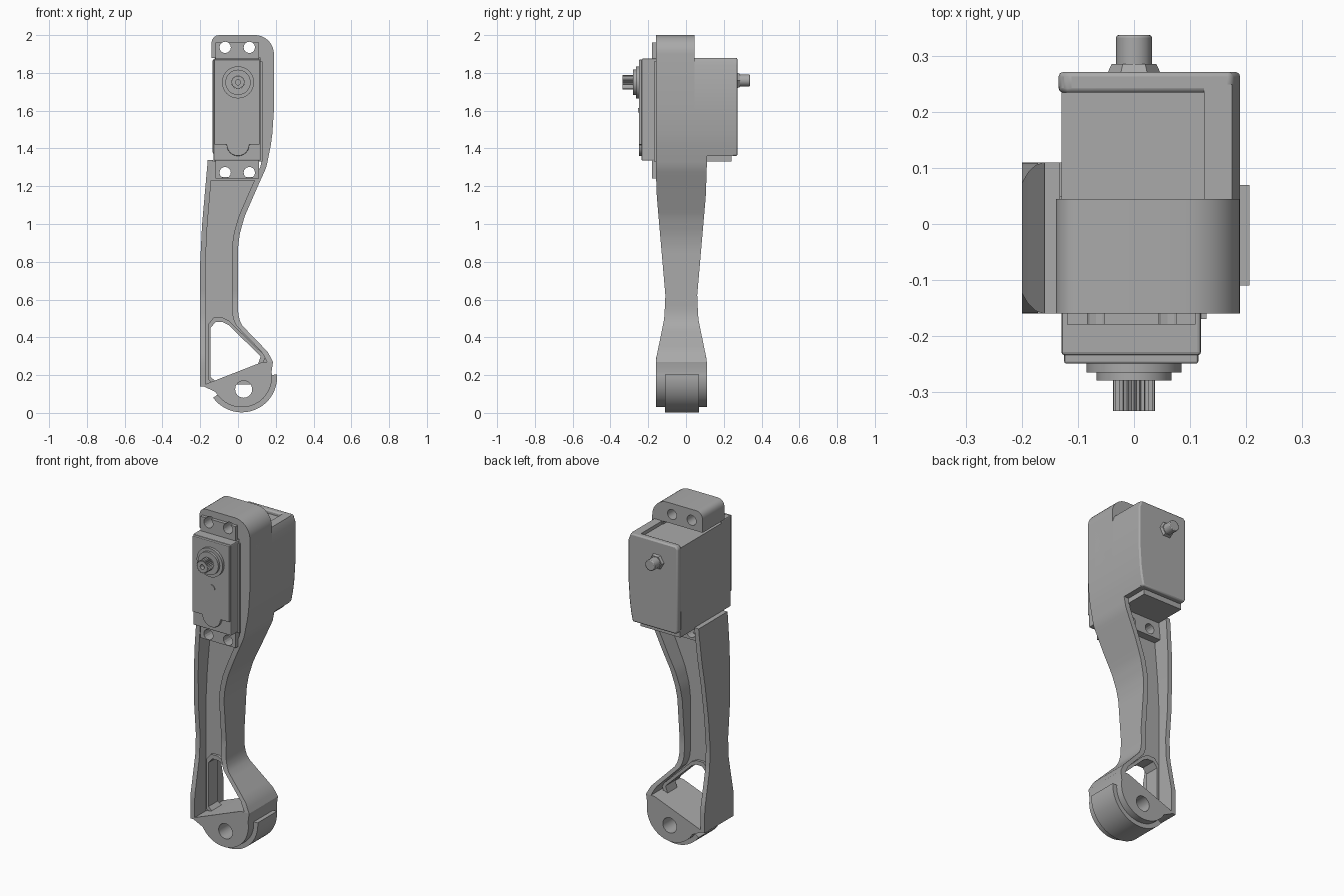
import bpy, bmesh, math
from mathutils import Vector

cube = bpy.data.objects.get("Cube")
if cube:
    bpy.data.objects.remove(cube)

grey = bpy.data.materials.new("mid_grey")
grey.use_nodes = True
grey.diffuse_color = (0.4, 0.4, 0.4, 1)
grey.node_tree.nodes["Principled BSDF"].inputs["Base Color"].default_value = (0.4, 0.4, 0.4, 1)


def finish(name, bm, bevel=0):
    bmesh.ops.recalc_face_normals(bm, faces=bm.faces)
    mesh = bpy.data.meshes.new(name)
    bm.to_mesh(mesh)
    bm.free()
    mesh.materials.append(grey)
    ob = bpy.data.objects.new(name, mesh)
    bpy.context.collection.objects.link(ob)
    if bevel:
        mod = ob.modifiers.new("soft_edges", "BEVEL")
        mod.width, mod.segments, mod.limit_method = bevel, 2, "ANGLE"
    return ob


def prism(name, pts, y0, y1, bevel=0, end_scale=1):
    """Extrude an x-z profile along y, optionally tapering it."""
    bm = bmesh.new()
    mid = sum((Vector(p) for p in pts), Vector((0, 0))) / len(pts)
    front = [bm.verts.new((x, y0, z)) for x, z in pts]
    ends = [mid + (Vector(p) - mid) * end_scale for p in pts]
    back = [bm.verts.new((p.x, y1, p.y)) for p in ends]
    bm.faces.new(front)
    bm.faces.new(back)
    for i in range(len(pts)):
        j = (i + 1) % len(pts)
        bm.faces.new((front[i], front[j], back[j], back[i]))
    return finish(name, bm, bevel)


def rect(x0, x1, z0, z1):
    return [(x0, z0), (x1, z0), (x1, z1), (x0, z1)]


def arc(x, z, r, a0=0, a1=360, n=32):
    steps = n if a1 - a0 == 360 else n + 1
    angles = [math.radians(a0 + (a1 - a0) * i / n) for i in range(steps)]
    return [(x + r * math.cos(a), z + r * math.sin(a)) for a in angles]


def lerp(table, z):
    for (za, a), (zb, b) in zip(table, table[1:]):
        if z <= zb:
            return a + (b - a) * max(0, (z - za) / (zb - za))
    return table[-1][1]


def loft(name, z0, z1, xa, xb, half):
    """Stack rectangles up z, with widths and depths given by functions."""
    bm = bmesh.new()
    rings, n = [], 40
    for i in range(n + 1):
        z = z0 + (z1 - z0) * i / n
        h = half(z)
        rings.append([bm.verts.new((x, MID + y, z)) for x, y in
                      ((xa(z), -h), (xb(z), -h), (xb(z), h), (xa(z), h))])
    for lo, hi in zip(rings, rings[1:]):
        for i in range(4):
            j = (i + 1) % 4
            bm.faces.new((lo[i], lo[j], hi[j], hi[i]))
    bm.faces.new(rings[0])
    bm.faces.new(rings[-1])
    ob = finish(name, bm)
    smooth.append(ob)
    return ob


def cut(targets, pts):
    cutter = prism("cutter", pts, -0.5, 0.5)
    cutter.hide_render = True
    for ob in targets:
        mod = ob.modifiers.new("hole", "BOOLEAN")
        mod.operation, mod.object, mod.solver = "DIFFERENCE", cutter, "EXACT"
        bpy.context.view_layer.objects.active = ob
        bpy.ops.object.modifier_apply(modifier=mod.name)
    bpy.data.objects.remove(cutter)


# Leg edges and depth, as values against height
MID = -0.025
smooth = []
LEFT = [(0.14, -0.2), (0.8, -0.2), (1.0, -0.19), (1.34, -0.16)]
RIGHT = [(0.15, 0.14), (0.27, 0.185), (0.32, 0.16), (0.47, 0.015), (0.53, 0), (0.88, 0),
         (0.95, 0.01), (1.04, 0.035), (1.2, 0.105), (1.3, 0.15), (1.45, 0.18), (1.6, 0.19)]
DEPTH = [(0.28, 0.135), (0.4, 0.11), (0.5, 0.09), (0.62, 0.084), (1.15, 0.13), (1.3, 0.135)]


def left(z):
    return lerp(LEFT, z)


def right(z):
    return lerp(RIGHT, z)


def depth(z):
    return lerp(DEPTH, z)


# Channelled leg: two side walls and a thin web
loft("left_leg_wall", 0.14, 1.34, left, lambda z: left(z) + 0.028, depth)
loft("right_leg_wall", 0.27, 1.36, lambda z: right(z) - 0.032, right, depth)
web = loft("leg_web", 0.15, 1.25, lambda z: left(z) + 0.01, lambda z: right(z) - 0.01,
           lambda z: 0.03)
window = [(-0.145, 0.19), (-0.115, 0.165), (0.105, 0.255), (0.12, 0.3),
          (-0.05, 0.465), (-0.08, 0.48), (-0.12, 0.48), (-0.145, 0.45)]
centre = Vector((-0.06, 0.3))
frame = prism("window_frame", [centre + (Vector(p) - centre) * 1.14 for p in window],
              -0.07, 0.02)
cut([web, frame], window)

# Lower pivot hub with its curved outer pad
HX, HZ = 0.02, 0.19
hub = prism("pivot_hub", [(-0.19, 0.145)] + arc(HX, HZ, 0.16, 210, 370)
            + [(0.185, 0.27), (0.13, 0.27)], -0.16, 0.11)
cut([hub], arc(0.03, 0.125, 0.045))
pad = prism("pivot_pad", arc(HX, HZ, 0.187, 216, 364) + arc(HX, HZ, 0.15, 216, 364)[::-1],
            -0.11, 0.07)
smooth += [hub, pad]

# Upper mount: top bracket, side wall, lower block and screw flanges
side = [(right(z), z) for z in (1.36, 1.42, 1.48, 1.54, 1.6)]
bracket = prism("top_bracket", [(0.12, 1.36)] + side + arc(0.09, 1.9, 0.1, 0, 90, 10)
                + arc(-0.1, 1.96, 0.04, 90, 180, 4) + [(-0.14, 1.88), (0.12, 1.88)],
                -0.16, 0.045)
smooth.append(bracket)
block = prism("lower_mount_block", rect(-0.15, 0.11, 1.23, 1.33), -0.155, 0.05)
top_flange = prism("top_flange", rect(-0.12, 0.11, 1.86, 1.96), -0.18, -0.15)
low_flange = prism("lower_flange", rect(-0.12, 0.11, 1.24, 1.34), -0.18, -0.15)
for x in (-0.068, 0.06):
    cut([bracket, top_flange], arc(x, 1.935, 0.03, n=16))
    cut([block, low_flange], arc(x, 1.272, 0.03, n=16))
smooth.append(prism("case_side_wall", [(0.125, 1.36)] + side + [(0.19, 1.84), (0.175, 1.88), (0.125, 1.88)],
                    -0.1, 0.25))
smooth.append(prism("case_back", [(-0.125, 1.36)] + side
                    + [(0.19, 1.84), (0.175, 1.88), (-0.12, 1.88), (-0.135, 1.865), (-0.135, 1.38)],
                    0.235, 0.272, 0.008))

# Servo motor body and stepped front
prism("motor_body", rect(-0.13, 0.13, 1.33, 1.86), -0.17, 0.24)
prism("motor_front_case", rect(-0.13, 0.12, 1.335, 1.875), -0.235, -0.15, 0.006)
prism("motor_front_plate", [(-0.125, 1.87), (-0.125, 1.42), (-0.06, 1.42)]
      + arc(0, 1.42, 0.06, 180, 360, 12)[1:-1] + [(0.06, 1.42), (0.115, 1.42), (0.115, 1.87)],
      -0.25, -0.22, 0.004)
prism("front_marker", arc(0, 1.59, 0.025, 0, 180, 8), -0.254, -0.245)

# Output shaft with fine teeth
AZ = 1.75
smooth.append(prism("shaft_collar", arc(0, AZ, 0.085), -0.266, -0.24))
smooth.append(prism("shaft_step", arc(0, AZ, 0.067), -0.28, -0.26))
teeth = [p for i in range(24) for p in
         (arc(0, AZ, 0.038, n=48)[2 * i], arc(0, AZ, 0.032, n=48)[2 * i + 1])]
spline = prism("toothed_shaft", teeth, -0.335, -0.27)
cut([spline], arc(0, AZ, 0.014, n=12))
prism("shaft_core", arc(0, AZ, 0.025, n=16), -0.31, -0.27)

# Rear pivot pin
prism("pin_base", arc(0, 1.76, 0.05, n=6), 0.265, 0.286, end_scale=0.8)
smooth.append(prism("rear_pin", arc(0, 1.76, 0.032, n=16), 0.28, 0.338, 0.004))

# Smooth shading on curved parts
for ob in bpy.context.view_layer.objects:
    ob.select_set(ob in smooth)
bpy.context.view_layer.objects.active = smooth[0]
bpy.ops.object.shade_smooth_by_angle(angle=math.radians(30))
